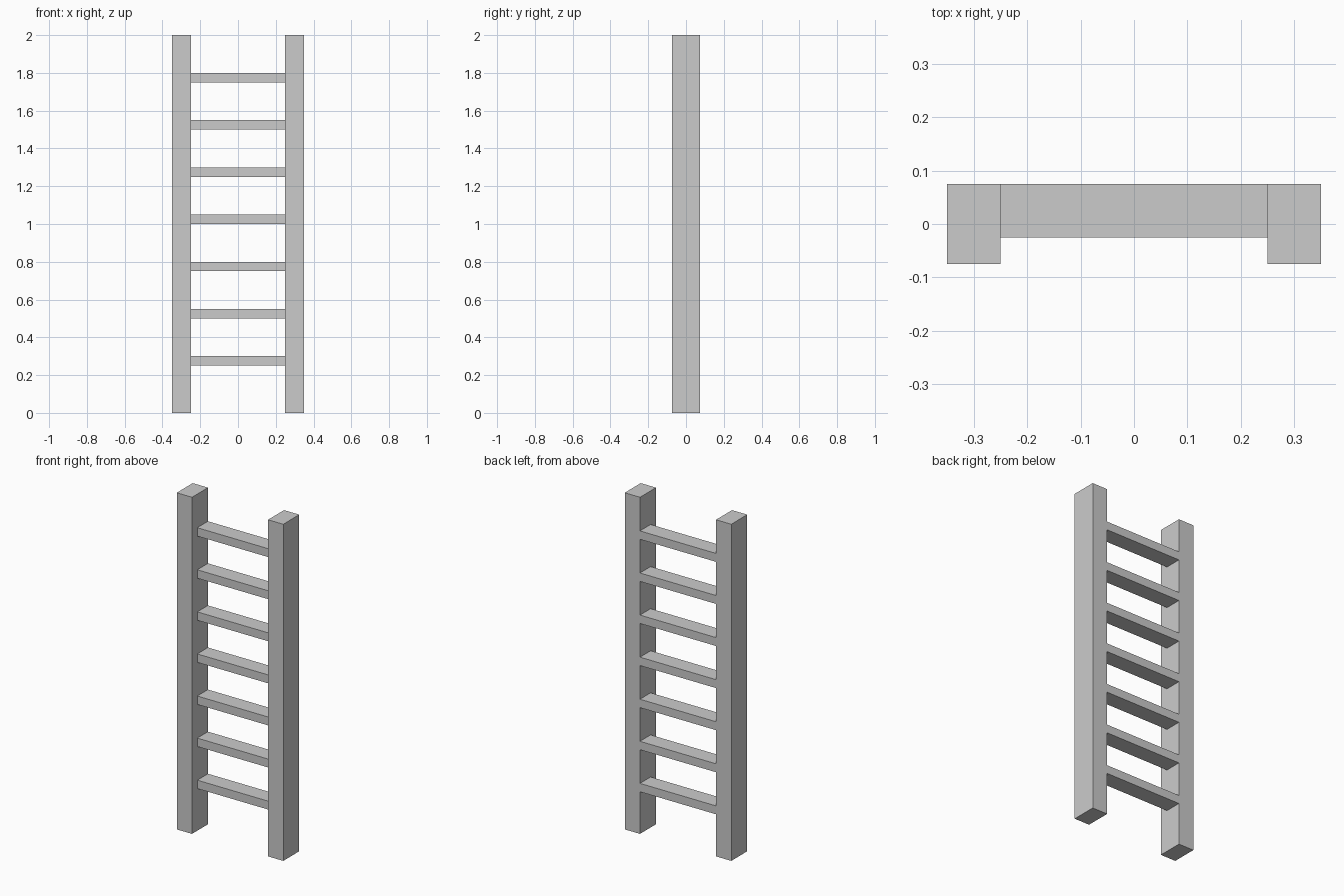
import bpy

if "Cube" in bpy.data.objects:
    bpy.data.objects.remove(bpy.data.objects["Cube"])


def box(name, x, y, z):
    """Axis-aligned box from (min, max) ranges."""
    ranges = (x, y, z)
    bpy.ops.mesh.primitive_cube_add(size=1, location=[(a + b) / 2 for a, b in ranges])
    obj = bpy.context.object
    obj.name = name
    obj.scale = [b - a for a, b in ranges]
    bpy.ops.object.transform_apply(location=False, rotation=False, scale=True)
    return obj


# Two upright rails
box("left_rail", (-0.35, -0.25), (-0.075, 0.075), (0, 2))
box("right_rail", (0.25, 0.35), (-0.075, 0.075), (0, 2))

# Seven flat rungs, flush with the back of the rails
for i in range(1, 8):
    z = 0.25 * i
    box(f"rung_{i}", (-0.25, 0.25), (-0.025, 0.075), (z, z + 0.05))
